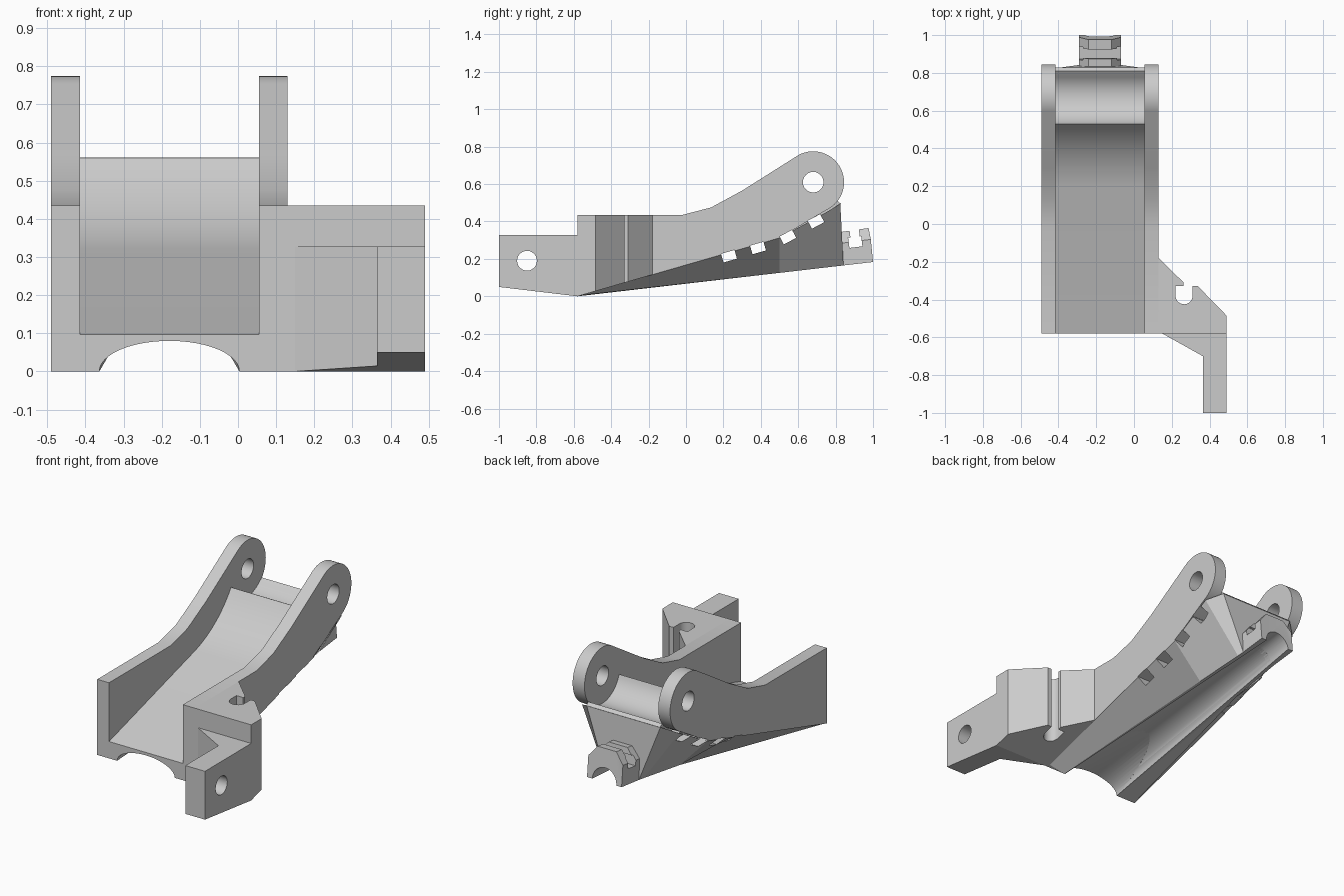
import bpy, bmesh, math
from mathutils import Vector

if "Cube" in bpy.data.objects:
    bpy.data.objects.remove(bpy.data.objects["Cube"])

MID = -0.18            # centre plane of the trough
FRONT = -0.58          # front face of the trough
PIVOT = (0.68, 0.61)   # pin hole in the lugs (y, z)

grey = bpy.data.materials.new("light_grey")
grey.use_nodes = True
grey.diffuse_color = (0.6, 0.6, 0.6, 1)
grey.node_tree.nodes["Principled BSDF"].inputs["Base Color"].default_value = (0.6, 0.6, 0.6, 1)


def loft(name, sections):
    """Solid skinned through matching rings of points, capped at both ends."""
    bm = bmesh.new()
    rings = [[bm.verts.new(p) for p in s] for s in sections]
    n = len(rings[0])
    for a, b in zip(rings, rings[1:]):
        for i in range(n):
            j = (i + 1) % n
            bm.faces.new((a[i], a[j], b[j], b[i]))
    bm.faces.new(rings[0])
    bm.faces.new(rings[-1])
    bmesh.ops.recalc_face_normals(bm, faces=bm.faces)
    me = bpy.data.meshes.new(name)
    bm.to_mesh(me)
    bm.free()
    me.materials.append(grey)
    ob = bpy.data.objects.new(name, me)
    bpy.context.scene.collection.objects.link(ob)
    return ob


def side_prism(name, profile, x0, x1):
    return loft(name, [[(x, y, z) for y, z in profile] for x in (x0, x1)])


def arc(centre, r, a0, a1, n):
    angles = [math.radians(a0 + (a1 - a0) * i / n) for i in range(n + 1)]
    return [(centre[0] + r * math.cos(a), centre[1] + r * math.sin(a)) for a in angles]


def box(name, centre, size, tilt, x0, x1):
    c, s = math.cos(math.radians(tilt)), math.sin(math.radians(tilt))
    w, h = size[0] / 2, size[1] / 2
    pts = [(centre[0] + u * c - v * s, centre[1] + u * s + v * c)
           for u, v in ((-w, -h), (w, -h), (w, h), (-w, h))]
    return side_prism(name, pts, x0, x1)


def carve(ob, cutters):
    for cutter in cutters:
        m = ob.modifiers.new("cut", 'BOOLEAN')
        m.operation, m.solver, m.object = 'DIFFERENCE', 'EXACT', cutter
    graph = bpy.context.evaluated_depsgraph_get()
    me = bpy.data.meshes.new_from_object(ob.evaluated_get(graph))
    ob.modifiers.clear()
    ob.data = me


def keel(y):
    """Height of the lowest edge of the underside."""
    return 0.116 * (y - FRONT)


def plate_edge(y):
    """Height of the lower edge of the side plates."""
    return 0.289 * (y - FRONT)


# Cutters: pin hole, arm hole, strap slots, underside channel
pin_hole = side_prism("pin_hole_cutter", arc(PIVOT, 0.055, 0, 345, 23), -0.7, 0.3)
arm_hole = side_prism("arm_hole_cutter", arc((-0.85, 0.19), 0.053, 0, 345, 23), 0.2, 0.7)
slots = [box("slot_cutter", c, (0.075, 0.048), t, -0.7, 0.2) for c, t in
         (((0.23, 0.214), 16), ((0.385, 0.258), 16), ((0.545, 0.316), 28), ((0.695, 0.4), 28))]
nozzle_slots = [box("nozzle_slot_cutter", (0.905, 0.29), (0.07, 0.055), 7, -0.5, 0.2),
                box("nozzle_gap_cutter", (0.9, 0.35), (0.05, 0.1), 7, -0.5, 0.2)]


def channel_ring(y, half, height):
    base = keel(y)
    top = [(MID + u, y, base + v * height / half) for u, v in arc((0, 0), half, 0, 180, 24)]
    return [(MID + half, y, base - 0.1)] + top + [(MID - half, y, base - 0.1)]


channel = loft("channel_cutter", [channel_ring(-0.6, 0.185, 0.08), channel_ring(1.02, 0.075, 0.08)])
cutters = [pin_hole, arm_hole, channel] + slots + nozzle_slots

# Side plates with rounded lugs
plate = [(FRONT, 0), (FRONT, 0.435), (-0.02, 0.435), (0.134, 0.475), (0.3, 0.565)]
plate += arc(PIVOT, 0.165, 119, -66, 28) + [(0.5, 0.312)]
for name, x in (("right_side_plate", -0.49), ("left_side_plate", 0.055)):
    carve(side_prism(name, plate, x, x + 0.075), [pin_hole] + slots)

# Trough floor: straight ramp, upward sweep, round clearance under the pin
floor = [(FRONT, 0), (FRONT, 0.097)]
p0, p1, p2 = Vector((0.2, 0.32)), Vector((0.409, 0.385)), Vector((0.53, 0.56))
for i in range(13):
    t = i / 12
    floor.append(tuple(p0 * (1 - t) ** 2 + p1 * 2 * t * (1 - t) + p2 * t * t))
floor += arc(PIVOT, 0.158, 198, 314, 18)
floor += [(0.81, 0.51), (0.828, 0.495), (0.765, 0.45), (0.5, 0.312)]
carve(side_prism("trough_floor", floor, -0.415, 0.055), [channel] + slots)


# Tapered underbody
def under_ring(y_top, z_top, half_top, y_low, half_low):
    z = keel(y_low)
    return [(MID - half_top, y_top, z_top), (MID + half_top, y_top, z_top),
            (MID + half_low, y_low, z), (MID - half_low, y_low, z)]


under = loft("underbody", [
    under_ring(FRONT, 0.003, 0.309, FRONT, 0.19),
    under_ring(0.5, 0.312, 0.309, 0.5, 0.13),
    under_ring(0.76, 0.455, 0.309, 0.8, 0.112),
    under_ring(0.825, 0.495, 0.235, 0.842, 0.11)])
carve(under, [channel] + slots)


# Half-octagon nozzle at the back
def nozzle_ring(y_low, y_top, z_top):
    z = keel(y_low)
    y_mid = (y_low + y_top) / 2
    z_mid = (z + z_top) / 2 + 0.03
    half = [(0.11, y_low, z), (0.11, y_mid, z_mid), (0.06, y_top, z_top)]
    return ([(MID + x, y, h) for x, y, h in half]
            + [(MID - x, y, h) for x, y, h in reversed(half)])


carve(loft("nozzle", [nozzle_ring(0.81, 0.8, 0.34), nozzle_ring(1.0, 0.976, 0.365)]),
      [channel] + nozzle_slots)

# Side block with keyhole slot and sloped bottom
outline = [(0.13, FRONT), (0.13, -0.18), (0.263, -0.31), (0.263, -0.328), (0.22, -0.328)]
outline += arc((0.265, -0.38), 0.045, 180, 360, 14)
outline += [(0.31, -0.328), (0.337, -0.328), (0.49, -0.485), (0.49, FRONT)]
loft("side_block", [[(x, y, plate_edge(y)) for x, y in outline],
                    [(x, y, 0.435) for x, y in outline]])

# Forward arm with gusset and bolt hole
arm = [(0.15, FRONT), (0.365, -0.7), (0.365, -1), (0.49, -1), (0.49, FRONT)]
arm_ob = loft("forward_arm", [[(x, y, 0.119 * (FRONT - y)) for x, y in arm],
                              [(x, y, 0.328) for x, y in arm]])
carve(arm_ob, [arm_hole])

for c in cutters:
    bpy.data.objects.remove(c)

# Smooth curved faces, keep edges crisp
bpy.ops.object.select_all(action='DESELECT')
for ob in bpy.context.scene.objects:
    if ob.type == 'MESH':
        ob.select_set(True)
        bpy.context.view_layer.objects.active = ob
bpy.ops.object.shade_smooth_by_angle(angle=math.radians(20))
